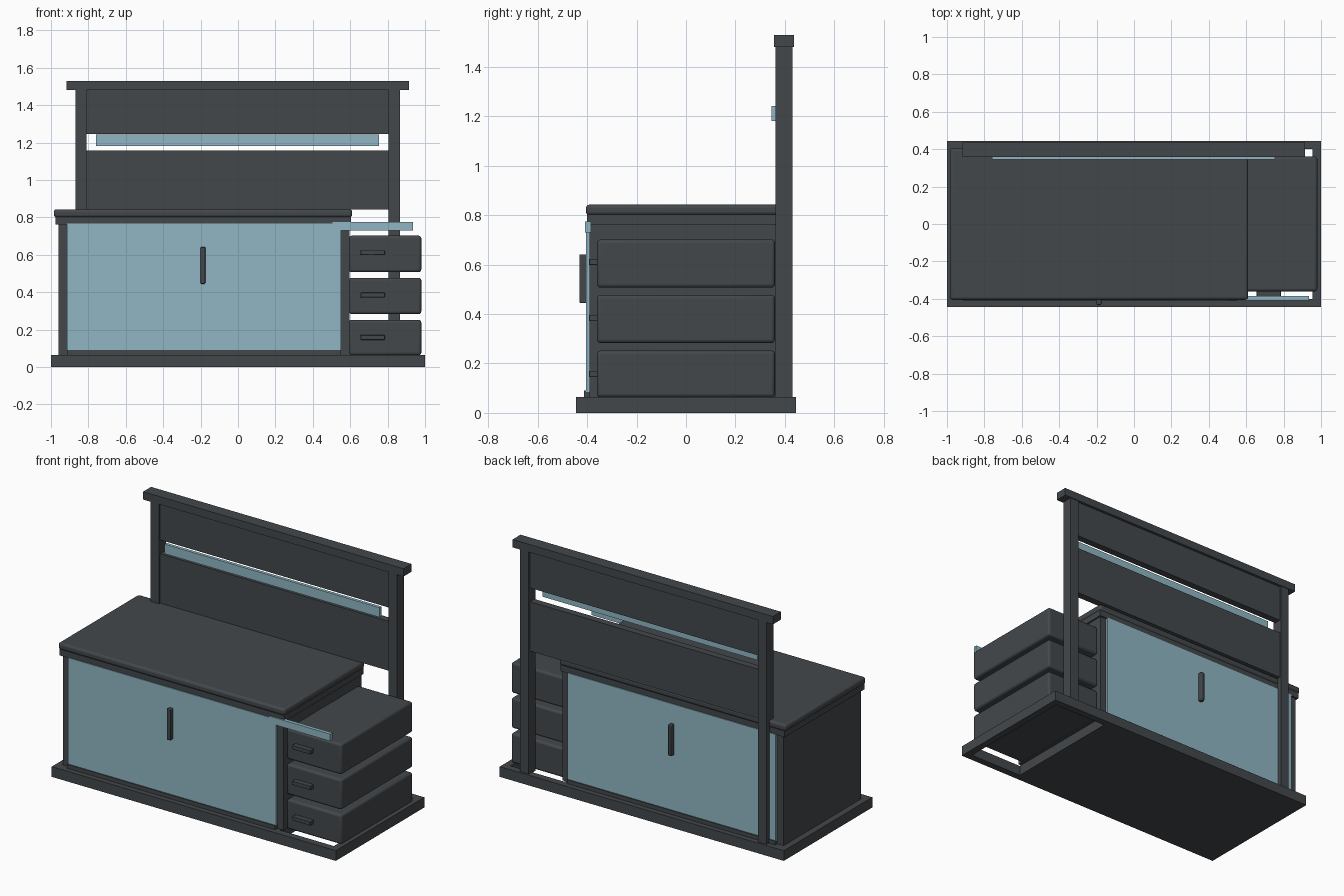
import bpy

if "Cube" in bpy.data.objects:
    bpy.data.objects.remove(bpy.data.objects["Cube"])


def material(name, rgb):
    m = bpy.data.materials.new(name)
    m.diffuse_color = (*rgb, 1.0)
    m.use_nodes = True
    m.node_tree.nodes["Principled BSDF"].inputs["Base Color"].default_value = m.diffuse_color
    return m


DARK = material("charcoal", (0.056, 0.064, 0.070))
BLUE = material("pale_blue", (0.28, 0.47, 0.55))


def box(name, x, y, z, mat=DARK, bevel=0.0, segments=3):
    """Box from (min, max) ranges on each axis, with optional rounded edges."""
    bpy.ops.mesh.primitive_cube_add(
        size=1, location=[(r[0] + r[1]) / 2 for r in (x, y, z)])
    ob = bpy.context.object
    ob.name = name
    ob.scale = [r[1] - r[0] for r in (x, y, z)]
    bpy.ops.object.transform_apply(location=False, rotation=False, scale=True)
    ob.data.materials.append(mat)
    if bevel:
        mod = ob.modifiers.new("rounded_edges", 'BEVEL')
        mod.width = bevel
        mod.segments = segments
        bpy.ops.object.shade_smooth_by_angle()
    return ob


# Plinth: solid under the cabinet, open frame under the drawers
box("plinth_floor", (-1.0, 0.575), (-0.445, 0.445), (0, 0.065))
box("plinth_front_rail", (0.575, 1.0), (-0.445, -0.40), (0, 0.065))
box("plinth_back_rail", (0.575, 1.0), (0.40, 0.445), (0, 0.065))
box("plinth_end_rail", (0.955, 1.0), (-0.40, 0.40), (0, 0.065))

# Cabinet sides and worktop
box("cabinet_left_side", (-0.96, -0.915), (-0.39, 0.39), (0.065, 0.765))
box("cabinet_middle_side", (0.55, 0.595), (-0.39, 0.39), (0.065, 0.765))
box("worktop_support", (-0.975, 0.605), (-0.40, 0.40), (0.762, 0.802))
box("worktop", (-0.985, 0.61), (-0.405, 0.405), (0.80, 0.843), bevel=0.014)

# Door, threshold and handle on the front and back
for side, s in (("front", 1), ("back", -1)):
    def depth(a, b):
        return tuple(sorted((a * s, b * s)))
    box(side + "_door", (-0.915, 0.55), depth(-0.405, -0.385), (0.085, 0.766), BLUE)
    box(side + "_threshold", (-0.915, 0.55), depth(-0.412, -0.385), (0.065, 0.09))
    box(side + "_door_handle", (-0.20, -0.175), depth(-0.432, -0.40),
        (0.445, 0.642), bevel=0.004, segments=2)

# Drawers with bar pulls
for i, (lo, hi) in enumerate(((0.063, 0.252), (0.283, 0.477), (0.507, 0.702))):
    box(f"drawer_{i + 1}", (0.593, 0.98), (-0.36, 0.36), (lo, hi), bevel=0.014)
    mid = 0.158 + i * 0.2265
    box(f"drawer_pull_{i + 1}", (0.655, 0.785), (-0.393, -0.358),
        (mid - 0.0125, mid + 0.0125), bevel=0.003, segments=2)

# Light strip above the drawers
box("drawer_light_strip", (0.505, 0.935), (-0.408, -0.385), (0.73, 0.775), BLUE)

# Back rack: two posts, cap rail and two panels with a slot between
for side, x in (("left", (-0.87, -0.81)), ("right", (0.805, 0.867))):
    box(side + "_post", x, (0.362, 0.432), (0.06, 1.485))
box("rack_cap", (-0.918, 0.915), (0.357, 0.437), (1.48, 1.53))
box("rack_lower_panel", (-0.81, 0.805), (0.375, 0.42), (0.843, 1.157))
box("rack_upper_panel", (-0.81, 0.805), (0.375, 0.42), (1.245, 1.48))
box("rack_light_strip", (-0.76, 0.755), (0.346, 0.366), (1.182, 1.243), BLUE)
